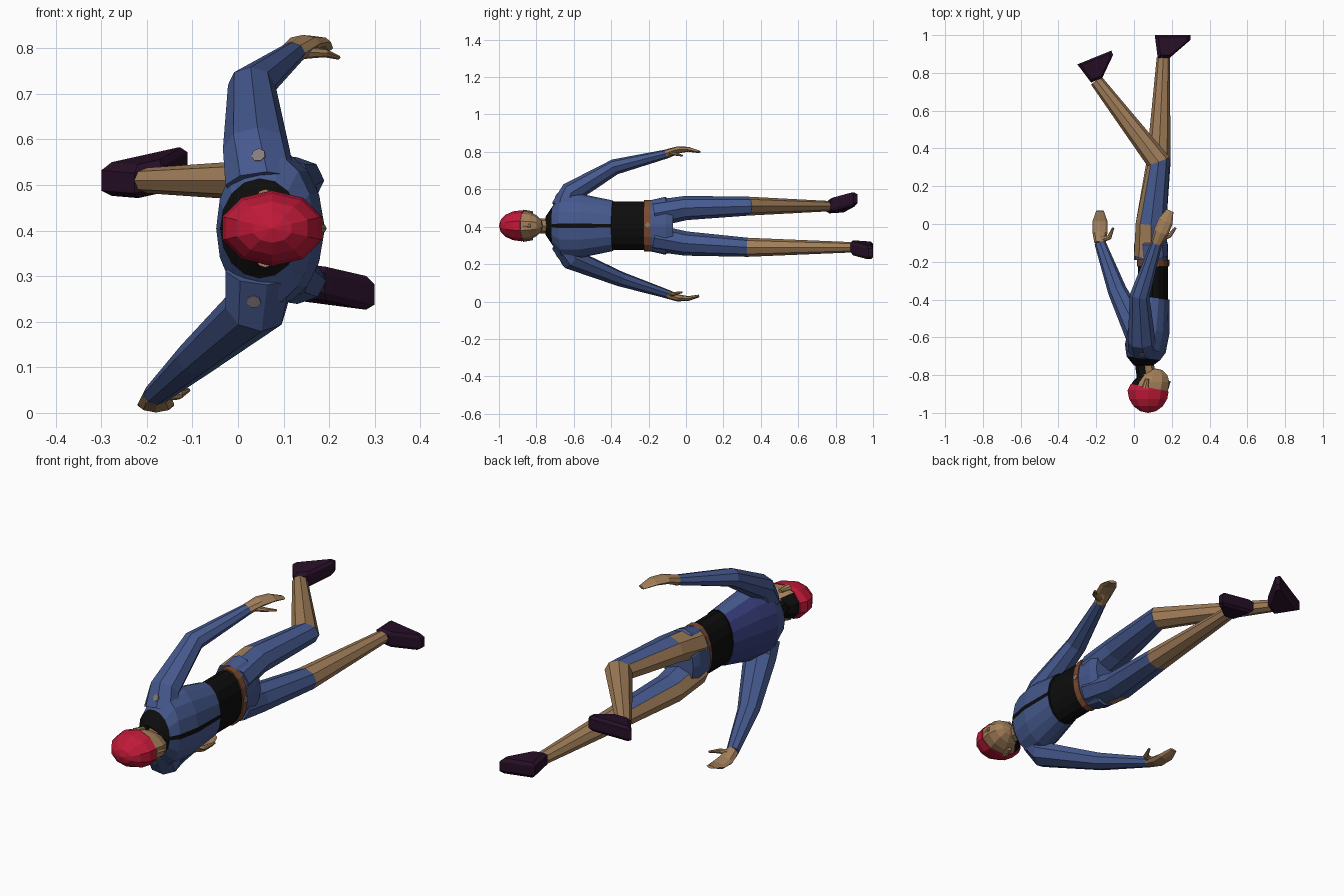
import bpy, bmesh, math
from mathutils import Matrix, Vector

cube = bpy.data.objects.get("Cube")
if cube:
    bpy.data.objects.remove(cube)

# Palette
COLOURS = {
    "blue_cloth": (0.06, 0.1, 0.27),
    "deep_blue_cloth": (0.04, 0.05, 0.21),
    "skin": (0.36, 0.21, 0.1),
    "red_cap": (0.53, 0.01, 0.04),
    "dark_purple": (0.02, 0.005, 0.02),
    "black": (0.004, 0.004, 0.004),
    "brown_leather": (0.2, 0.07, 0.03),
    "grey_badge": (0.24, 0.2, 0.2),
}
NAMES = list(COLOURS)
MATERIALS = []
for label, rgb in COLOURS.items():
    material = bpy.data.materials.new(label)
    material.use_nodes = True
    material.diffuse_color = (*rgb, 1)
    shader = material.node_tree.nodes["Principled BSDF"]
    shader.inputs["Base Color"].default_value = (*rgb, 1)
    MATERIALS.append(material)

# Height of the plane that divides the body into its two sides
MIDDLE = 0.405


def finish(name, bm, rule):
    """Turn a bmesh into a flat shaded object; rule(face, centre) gives a colour name."""
    bmesh.ops.recalc_face_normals(bm, faces=bm.faces)
    bm.normal_update()
    for face in bm.faces:
        colour = rule(face, face.calc_center_median())
        face.material_index = NAMES.index(colour)
    mesh = bpy.data.meshes.new(name)
    bm.to_mesh(mesh)
    bm.free()
    for material in MATERIALS:
        mesh.materials.append(material)
    part = bpy.data.objects.new(name, mesh)
    bpy.context.collection.objects.link(part)


def plain(colour):
    return lambda face, centre: colour


def bridge(bm, rings):
    """Join neighbouring rings of vertices with quads and cap both ends."""
    for near, far in zip(rings, rings[1:]):
        for i in range(len(near)):
            bm.faces.new((near[i - 1], near[i], far[i], far[i - 1]))
    bm.faces.new(rings[0])
    bm.faces.new(rings[-1])


def loft(name, centres, sizes, rule, angles=range(0, 360, 45)):
    """Tube through centres with an oval (depth, width) section at each."""
    bm = bmesh.new()
    rings = []
    last = len(centres) - 1
    for k, (centre, (depth, width)) in enumerate(zip(centres, sizes)):
        along = (centres[min(k + 1, last)] - centres[max(k - 1, 0)]).normalized()
        side = Vector((0, 0, 1)) - along * along.z
        side.normalize()
        front = along.cross(side)
        ring = []
        for angle in map(math.radians, angles):
            offset = front * depth * math.cos(angle) + side * width * math.sin(angle)
            ring.append(bm.verts.new(centre + offset))
        rings.append(ring)
    bridge(bm, rings)
    finish(name, bm, rule)


def limb(name, joints, start, end, rule, flatness=0.8):
    """Tapered tube whose radius falls evenly along the joints."""
    joints = [Vector(joint) for joint in joints]
    travelled = [0]
    for a, b in zip(joints, joints[1:]):
        travelled.append(travelled[-1] + (b - a).length)
    radii = [start + (end - start) * t / travelled[-1] for t in travelled]
    loft(name, joints, [(r, r * flatness) for r in radii], rule)


def trunk(name, stations, rule):
    """Body section through (y, x, depth, width) with a narrow column down the front."""
    centres = [Vector((x, y, MIDDLE)) for y, x, *size in stations]
    sizes = [size for y, x, *size in stations]
    loft(name, centres, sizes, rule, range(4, 360, 22))


# Jacket with zip, collar and darker back panel
def jacket_rule(face, centre):
    collar = centre.y < -0.72
    zip_strip = centre.x > 0.05 and abs(centre.z - MIDDLE) < 0.01
    if collar or zip_strip:
        return "black"
    back = face.normal.x < -0.6 and centre.y > -0.6
    return "deep_blue_cloth" if back else "blue_cloth"


trunk("jacket", [
    (-0.75, 0.05, 0.05, 0.05),
    (-0.71, 0.05, 0.09, 0.11),
    (-0.66, 0.06, 0.11, 0.17),
    (-0.56, 0.08, 0.11, 0.17),
    (-0.39, 0.1, 0.09, 0.135),
], jacket_rule)

# Waist sash, trim and hips
trunk("waist_sash", [(-0.4, 0.1, 0.08, 0.13), (-0.22, 0.1, 0.08, 0.13)], plain("black"))
trunk("belt_trim", [(-0.225, 0.1, 0.085, 0.137), (-0.19, 0.1, 0.085, 0.137)],
      plain("brown_leather"))
trunk("hips", [(-0.19, 0.09, 0.09, 0.137), (-0.11, 0.09, 0.09, 0.155),
               (-0.07, 0.09, 0.08, 0.12)], plain("blue_cloth"))


# Neck, head and cap
def ball(name, size, rule, cut=False):
    """Head shaped ball that leans forward toward the chin; cut keeps only the crown."""
    bm = bmesh.new()
    bmesh.ops.create_uvsphere(bm, u_segments=10, v_segments=8, radius=size,
                              matrix=Matrix.Rotation(math.pi / 2, 4, "X"))
    for vert in bm.verts:
        lean = max(vert.co.y, 0) * 0.04
        vert.co = (0.075 + vert.co.x * 0.115 + lean,
                   -0.88 + vert.co.y * 0.12,
                   MIDDLE + vert.co.z * 0.083)
    if cut:
        bmesh.ops.bisect_plane(bm, geom=bm.verts[:] + bm.edges[:] + bm.faces[:],
                               plane_co=(0.075, -0.865, 0), plane_no=(0.2, 1, 0),
                               clear_outer=True)
        bmesh.ops.holes_fill(bm, edges=bm.edges)
    finish(name, bm, rule)


def hair_rule(face, centre):
    return "black" if centre.x < 0.045 else "skin"


def collar_rule(face, centre):
    return "black" if centre.y < -0.6 and centre.x < 0.05 else "skin"


ball("head", 0.96, hair_rule)
ball("cap", 1, plain("red_cap"), cut=True)
limb("neck", [(0.05, -0.7, MIDDLE), (0.07, -0.85, MIDDLE)], 0.05, 0.05, collar_rule)
limb("nose", [(0.17, -0.88, MIDDLE), (0.18, -0.83, MIDDLE)], 0.01, 0.015, plain("skin"))
for label, side in (("upper_ear", 1), ("lower_ear", -1)):
    height = MIDDLE + side * 0.07
    limb(label, [(0.06, -0.87, height), (0.07, -0.82, height)], 0.02, 0.01, plain("skin"))


# Arms: sleeve, mitten shaped hand and thumb
def arm(label, shoulder, wrist, tip, bow, thumb):
    limb(label + "_sleeve", shoulder + [wrist], 0.08, 0.03, plain("blue_cloth"))
    wrist, tip = Vector(wrist), Vector(tip)
    centres, sizes = [], []
    for step, width in enumerate((0.03, 0.04, 0.04, 0.02)):
        centre = wrist.lerp(tip, step / 3)
        centre.z += bow * math.sin(math.pi * step / 3)
        centres.append(centre)
        sizes.append((width, 0.025 - step * 0.006))
    loft(label + "_hand", centres, sizes, plain("skin"))
    limb(label + "_thumb", [wrist.lerp(tip, 0.1)] + thumb, 0.02, 0.006, plain("skin"))


arm("raised", [(0.05, -0.66, 0.5), (0.04, -0.62, 0.58), (0.03, -0.38, 0.72)],
    (0.12, -0.1, 0.79), (0.19, 0.07, 0.8), 0.02,
    [(0.19, -0.06, 0.79), (0.22, -0.02, 0.78)])
arm("lowered", [(0.05, -0.66, 0.31), (0.04, -0.62, 0.23), (-0.09, -0.35, 0.12)],
    (-0.18, -0.1, 0.04), (-0.18, 0.07, 0.03), -0.02,
    [(-0.13, -0.07, 0.04), (-0.11, -0.02, 0.05)])


# Legs: one straight, one bent back at the knee
def shoe(name, ankle, heel, toe):
    """Wedge from ankle to sole, with the sides of the foot rounded off."""
    ankle, heel, toe = Vector(ankle), Vector(heel), Vector(toe)
    forward = (toe - heel).normalized()
    upward = Vector((forward.y, -forward.x, 0))
    outline = [ankle - forward * 0.03, heel, toe, toe + upward * 0.025,
               ankle + forward * 0.035]
    middle = sum(outline, Vector()) / len(outline)
    bm = bmesh.new()
    rings = []
    for offset, size in ((-1, 0.8), (-0.6, 1), (0.6, 1), (1, 0.8)):
        lift = Vector((0, 0, offset * 0.037))
        rings.append([bm.verts.new(middle.lerp(p, size) + lift) for p in outline])
    bridge(bm, rings)
    finish(name, bm, plain("dark_purple"))


def leg(label, hip, knee, ankle, heel, toe):
    def trouser_rule(face, centre):
        thigh = centre.y < knee[1] and centre.x > 0.06
        return "blue_cloth" if thigh else "skin"

    limb(label + "_leg", hip + [knee, ankle], 0.09, 0.035, trouser_rule)
    shoe(label + "_shoe", ankle, heel, toe)


leg("straight", [(0.09, -0.17, 0.34), (0.09, 0, 0.31)], (0.13, 0.33, 0.29),
    (0.155, 0.88, 0.29), (0.11, 1, 0.285), (0.3, 1, 0.26))
leg("bent", [(0.09, -0.17, 0.47), (0.09, 0, 0.5)], (0.13, 0.33, 0.51),
    (-0.2, 0.76, 0.51), (-0.3, 0.845, 0.51), (-0.12, 0.918, 0.55))


# Thin badges and buckle laid on the surface below them
def plate(name, start, direction, sides):
    layer = bpy.context.view_layer
    layer.update()
    hit, spot, normal, *rest = bpy.context.scene.ray_cast(
        layer.depsgraph, Vector(start), Vector(direction))
    bm = bmesh.new()
    bmesh.ops.create_cone(bm, cap_ends=True, segments=sides, radius1=0.016,
                          radius2=0.016, depth=0.006)
    turn = normal.to_track_quat("Z", "Y").to_matrix().to_4x4()
    turn.translation = spot
    bm.transform(turn)
    finish(name, bm, plain("grey_badge"))


plate("upper_shoulder_badge", (0.045, -2, 0.565), (0, 1, 0), 7)
plate("lower_shoulder_badge", (0.035, -2, 0.245), (0, 1, 0), 7)
plate("belt_buckle", (2, -0.205, 0.41), (-1, 0, 0), 4)
